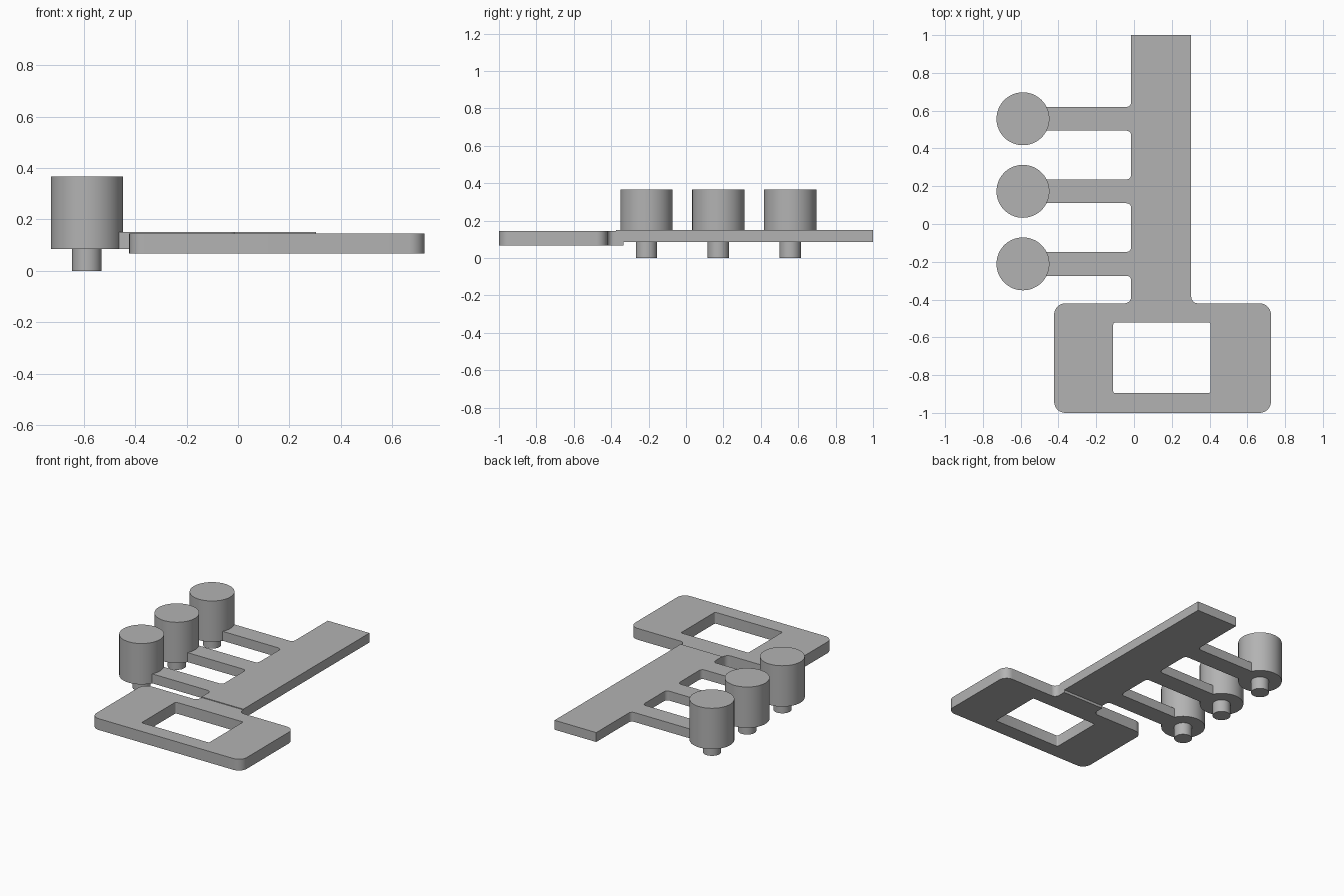
import bpy, bmesh, math
from mathutils import Vector

cube = bpy.data.objects.get("Cube")
if cube:
    bpy.data.objects.remove(cube, do_unlink=True)

grey = bpy.data.materials.new("plain grey")
grey.use_nodes = True
colour = (0.45, 0.45, 0.45, 1)
grey.diffuse_color = colour
grey.node_tree.nodes["Principled BSDF"].inputs["Base Color"].default_value = colour


def finish(name, bm):
    """Turn a bmesh into a smooth-shaded object with sharp edges kept."""
    bmesh.ops.recalc_face_normals(bm, faces=bm.faces)
    mesh = bpy.data.meshes.new(name)
    bm.to_mesh(mesh)
    bm.free()
    mesh.materials.append(grey)
    obj = bpy.data.objects.new(name, mesh)
    bpy.context.collection.objects.link(obj)
    bpy.ops.object.select_all(action='DESELECT')
    obj.select_set(True)
    bpy.context.view_layer.objects.active = obj
    bpy.ops.object.shade_smooth_by_angle(angle=math.radians(30))
    return obj


def rounded(corners, steps=8):
    """Outline from (x, y, radius) right-angled corners."""
    points = []
    for i, (x, y, r) in enumerate(corners):
        p = Vector((x, y))
        if r == 0:
            points.append(p)
            continue
        to_prev = (Vector(corners[i - 1][:2]) - p).normalized()
        to_next = (Vector(corners[(i + 1) % len(corners)][:2]) - p).normalized()
        centre = p + r * (to_prev + to_next)
        for k in range(steps + 1):
            t = math.pi / 2 * k / steps
            points.append(centre - r * (math.cos(t) * to_next + math.sin(t) * to_prev))
    return points


def slab(name, outlines, z0, z1):
    """Flat plate from an outer outline and optional hole outlines."""
    bm = bmesh.new()
    edges = []
    for outline in outlines:
        vs = [bm.verts.new((p.x, p.y, z0)) for p in outline]
        edges += [bm.edges.new((vs[i - 1], vs[i])) for i in range(len(vs))]
    bmesh.ops.triangle_fill(bm, use_beauty=True, edges=edges, normal=(0, 0, 1))
    top = bmesh.ops.extrude_face_region(bm, geom=bm.faces[:], use_keep_orig=True)
    verts = [g for g in top["geom"] if isinstance(g, bmesh.types.BMVert)]
    bmesh.ops.translate(bm, verts=verts, vec=(0, 0, z1 - z0))
    return finish(name, bm)


def cylinder(name, x, y, radius, z0, z1):
    bm = bmesh.new()
    bmesh.ops.create_cone(bm, cap_ends=True, segments=64, radius1=radius,
                          radius2=radius, depth=z1 - z0)
    bmesh.ops.translate(bm, verts=bm.verts, vec=(x, y, (z0 + z1) / 2))
    return finish(name, bm)


STEM_L, STEM_R = -0.015, 0.303
KNOB_X, KNOB_YS = -0.588, (0.557, 0.173, -0.211)
ARM_HALF, ARM_END, FILLET = 0.063, -0.47, 0.025

# Handle plate with rectangular window and a filleted neck under the stem
handle = rounded([(-0.423, -1, 0.06), (0.725, -1, 0.06), (0.725, -0.42, 0.06),
                  (STEM_R, -0.42, 0.035), (STEM_R, -0.335, 0), (STEM_L, -0.335, 0),
                  (STEM_L, -0.42, 0.035), (-0.423, -0.42, 0.06)])
window = rounded([(-0.11, -0.895, 0.01), (0.405, -0.895, 0.01),
                  (0.405, -0.522, 0.01), (-0.11, -0.522, 0.01)], 4)
slab("handle_plate", [handle, window], 0.067, 0.145)

# Stem with three side arms, filleted where they meet it
comb = [(STEM_L, -0.375, 0), (STEM_R, -0.375, 0), (STEM_R, 1, 0), (STEM_L, 1, 0)]
for y in KNOB_YS:
    comb += [(STEM_L, y + ARM_HALF, FILLET), (ARM_END, y + ARM_HALF, 0),
             (ARM_END, y - ARM_HALF, 0), (STEM_L, y - ARM_HALF, FILLET)]
slab("stem_and_arms", [rounded(comb)], 0.085, 0.15)

# Large knobs with small pins beneath
for place, y in zip(("back", "middle", "front"), KNOB_YS):
    cylinder(place + "_knob", KNOB_X, y, 0.14, 0.085, 0.367)
    cylinder(place + "_pin", KNOB_X, y, 0.057, 0, 0.085)
